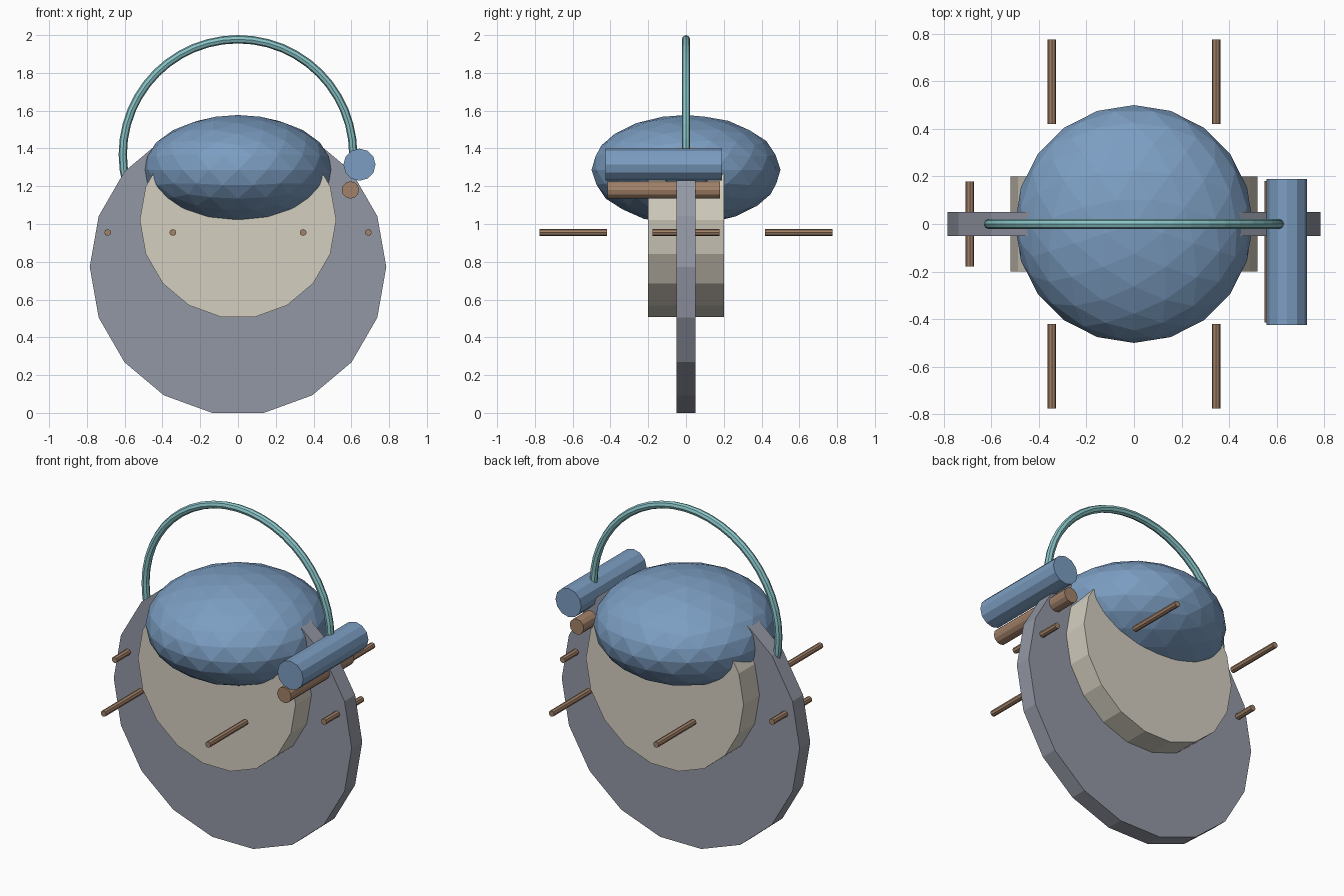
import bpy
from math import pi, cos, sin

if "Cube" in bpy.data.objects:
    bpy.data.objects.remove(bpy.data.objects["Cube"])


def material(name, rgb):
    m = bpy.data.materials.new(name)
    m.diffuse_color = (*rgb, 1)
    m.use_nodes = True
    m.node_tree.nodes["Principled BSDF"].inputs["Base Color"].default_value = m.diffuse_color
    return m


BLUE = material("blue", (0.20, 0.34, 0.54))
SLATE = material("slate", (0.29, 0.31, 0.37))
CREAM = material("cream", (0.66, 0.62, 0.53))
BROWN = material("brown", (0.36, 0.22, 0.14))
TEAL = material("teal", (0.25, 0.55, 0.57))


def finish(name, mat):
    ob = bpy.context.object
    ob.name = name
    ob.data.materials.append(mat)
    return ob


def rod(name, mat, x, z, radius, y0, y1, sides):
    """Cylinder lying along y, with a corner pointing to +x."""
    bpy.ops.mesh.primitive_cylinder_add(
        vertices=sides, radius=radius, depth=y1 - y0,
        location=(x, (y0 + y1) / 2, z), rotation=(0, pi / 2, -pi / 2))
    return finish(name, mat)


# Large thin disc and the thicker disc in front of it
rod("large_disc", SLATE, 0, 0.773, 0.785, -0.05, 0.05, 18)
rod("inner_disc", CREAM, 0, 1.02, 0.52, -0.20, 0.20, 18)

# Flattened dome on top
bpy.ops.mesh.primitive_ico_sphere_add(
    subdivisions=3, radius=1, location=(0, 0, 1.287),
    rotation=(0, 0, -pi / 2), scale=(0.5, 0.5, 0.29))
finish("dome", BLUE)

# Hoop handle, lower half buried in the disc
bpy.ops.mesh.primitive_torus_add(
    major_segments=48, minor_segments=8, major_radius=0.61,
    minor_radius=0.022, location=(0, 0, 1.368), rotation=(pi / 2, 0, 0))
finish("hoop", TEAL)

# Side tubes
rod("side_tube", BLUE, 0.643, 1.314, 0.085, -0.425, 0.19, 12)
rod("side_tube_lower", BROWN, 0.595, 1.18, 0.046, -0.415, 0.18, 12)

# Ring of six pegs
for i in range(6):
    a = i * pi / 3
    x, y = 0.69 * cos(a), 0.69 * sin(a)
    rod(f"peg_{i + 1}", BROWN, x, 0.955, 0.018, y - 0.178, y + 0.178, 8)
